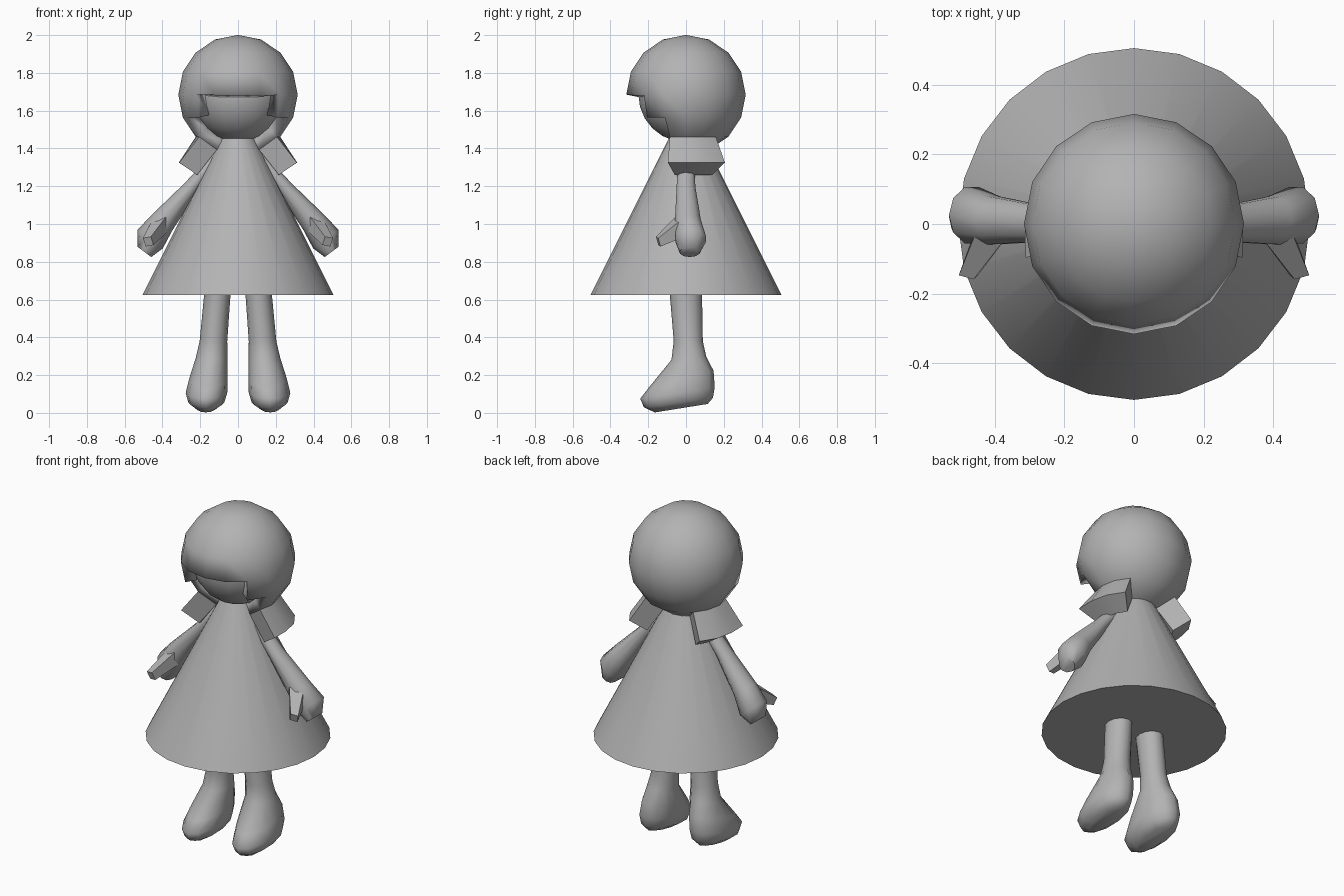
import bpy, bmesh
from math import sin, cos, pi, atan2, radians
from mathutils import Vector

if "Cube" in bpy.data.objects:
    bpy.data.objects.remove(bpy.data.objects["Cube"])

HEAD = Vector((0, 0, 1.685))
R = 0.316

grey = bpy.data.materials.new("dark_grey")
grey.diffuse_color = (0.45, 0.45, 0.45, 1)
grey.use_nodes = True
grey.node_tree.nodes["Principled BSDF"].inputs["Base Color"].default_value = grey.diffuse_color


def add(name, bm, angle=None, mirror=False, thickness=0):
    me = bpy.data.meshes.new(name)
    bm.to_mesh(me)
    bm.free()
    me.materials.append(grey)
    ob = bpy.data.objects.new(name, me)
    bpy.context.collection.objects.link(ob)
    if angle:
        bpy.ops.object.select_all(action='DESELECT')
        ob.select_set(True)
        bpy.context.view_layer.objects.active = ob
        bpy.ops.object.shade_smooth_by_angle(angle=radians(angle))
    if thickness:
        m = ob.modifiers.new("Thickness", 'SOLIDIFY')
        m.thickness, m.offset = thickness, -1
    if mirror:
        ob.modifiers.new("Mirror", 'MIRROR')
    return ob


def loft(name, rings, angle, sides=10):
    """Join elliptical rings given as (centre, half-axis, half-axis); mirror over x."""
    bm = bmesh.new()
    rows = []
    for c, u, v in rings:
        c, u, v = Vector(c), Vector(u), Vector(v)
        rows.append([bm.verts.new(c + u * cos(2 * pi * i / sides) + v * sin(2 * pi * i / sides))
                     for i in range(sides)])
    for a, b in zip(rows, rows[1:]):
        for i in range(sides):
            k = (i + 1) % sides
            bm.faces.new((a[i], a[k], b[k], b[i]))
    bm.faces.new(rows[0])
    bm.faces.new(rows[-1])
    bmesh.ops.recalc_face_normals(bm, faces=bm.faces)
    return add(name, bm, angle, mirror=True)


# Dress: closed cone
bm = bmesh.new()
bmesh.ops.create_cone(bm, cap_ends=True, segments=24, radius1=0.505, radius2=0.09, depth=0.83)
bmesh.ops.translate(bm, verts=bm.verts, vec=(0, 0, 0.625 + 0.415))
add("dress", bm, 30)

# Head inside the hair
bm = bmesh.new()
bmesh.ops.create_uvsphere(bm, u_segments=16, v_segments=12, radius=0.252)
bmesh.ops.translate(bm, verts=bm.verts, vec=HEAD)
add("head", bm, 40)

# Hair: sphere shell with a stepped face opening
bm = bmesh.new()
bmesh.ops.create_uvsphere(bm, u_segments=16, v_segments=8, radius=R)
opening = []
for f in bm.faces:
    c = f.calc_center_median()
    limit = 45 if c.z > -0.1 else 67.5
    if c.z < 0 and abs(atan2(c.x, -c.y)) < radians(limit):
        opening.append(f)
bmesh.ops.delete(bm, geom=opening, context='FACES')
bmesh.ops.translate(bm, verts=bm.verts, vec=HEAD)
add("hair", bm, 30, thickness=0.065)

# Pigtails: flared blocks drawn out of the lower hair band
bm = bmesh.new()
cols = []
for deg, out in ((67.5, 0.105), (90, 0.09), (112.5, 0.085), (135, 0.076)):
    a = radians(deg)
    pts = []
    for lat in (-45, -67.5):
        e = radians(lat)
        pts.append(HEAD + Vector((cos(e) * sin(a), -cos(e) * cos(a), sin(e))) * R)
    o, i = pts
    oe = Vector((o.x + out, o.y * 1.24 + 0.01, 1.325))
    ie = Vector((i.x + out, i.y * 1.5 + 0.01, 1.26))
    cols.append([bm.verts.new(p) for p in (o, oe, ie, i)])
for a, b in zip(cols, cols[1:]):
    for k in range(4):
        n = (k + 1) % 4
        bm.faces.new((a[k], a[n], b[n], b[k]))
bm.faces.new(cols[0])
bm.faces.new(cols[-1])
bmesh.ops.recalc_face_normals(bm, faces=bm.faces)
add("pigtails", bm, 30, mirror=True)

# Arms with rounded hands
arm = [(0.09, 0, 1.38, 0.03, 0.045), (0.25, 0, 1.19, 0.042, 0.052),
       (0.40, 0.01, 1.01, 0.068, 0.072), (0.465, 0.025, 0.92, 0.083, 0.085),
       (0.495, 0.02, 0.852, 0.045, 0.055)]
loft("arms", [((x, y, z), (w * 0.8, 0, w * 0.6), (0, d, 0)) for x, y, z, w, d in arm], 60)

# Thumbs: pegs widening into the hand
loft("thumbs", [((0.405, -0.015, 1.0), (0.045, 0, 0.03), (-0.045, -0.015, 0.065)),
                ((0.475, -0.147, 0.907), (0.028, 0, 0.018), (-0.014, -0.012, 0.026))], 60, sides=4)

# Legs with feet; tilt raises the heel side of each ring
leg = [(0.11, 0, 0.70, 0.07, 0.085, 0), (0.11, 0, 0.62, 0.07, 0.085, 0),
       (0.13, 0.012, 0.38, 0.073, 0.077, 0), (0.14, 0.015, 0.29, 0.084, 0.092, 0.1),
       (0.157, -0.024, 0.18, 0.102, 0.17, 0.25), (0.167, -0.045, 0.105, 0.11, 0.197, 0.15),
       (0.168, -0.04, 0.055, 0.095, 0.183, 0.14), (0.17, -0.025, 0.025, 0.05, 0.14, 0.16)]
loft("legs", [((x, y, z), (w, 0, 0), (0, d, d * t)) for x, y, z, w, d, t in leg], 60, sides=12)
